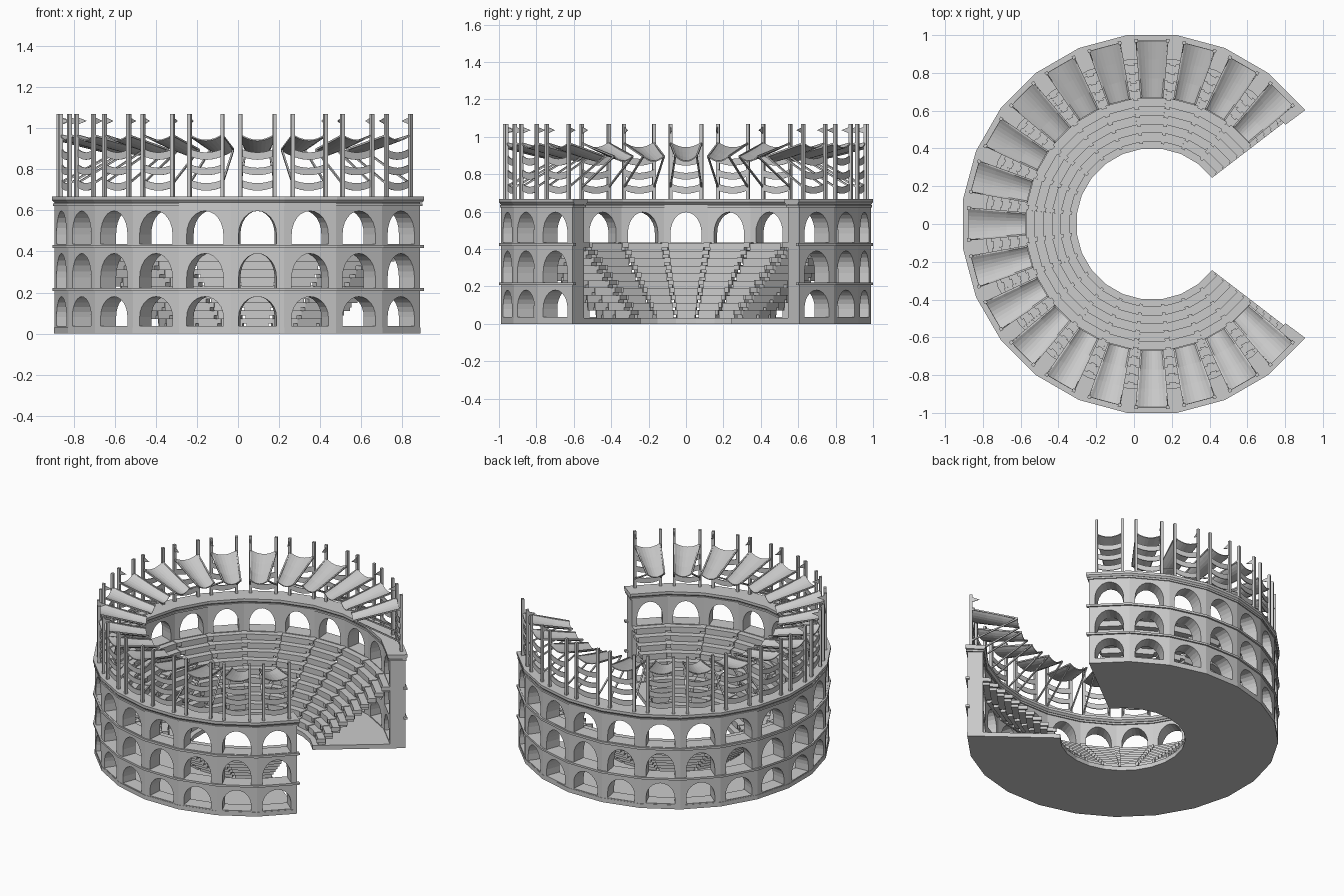
import bpy, bmesh, math
from mathutils import Vector

if "Cube" in bpy.data.objects:
    bpy.data.objects.remove(bpy.data.objects["Cube"])

CX = 0.095                 # ring centre
STEP = math.radians(15)    # 24-sided ring, 19 bays built
TAN = math.tan(STEP / 2)
BAYS = [math.radians(45 + 15 * k) for k in range(19)]


def P(a, u, r, z):
    """Point in bay at angle a: u = -1..1 across the bay, r = distance of the flat from the centre."""
    t = u * r * TAN
    return Vector((CX + r * math.cos(a) - t * math.sin(a),
                   r * math.sin(a) + t * math.cos(a), z))


def finish(bm, name, weld=True):
    if weld:
        bmesh.ops.remove_doubles(bm, verts=bm.verts, dist=1e-4)
    bmesh.ops.recalc_face_normals(bm, faces=bm.faces)
    me = bpy.data.meshes.new(name)
    bm.to_mesh(me)
    bm.free()
    ob = bpy.data.objects.new(name, me)
    bpy.context.collection.objects.link(ob)
    return ob


def sweep(bm, profile, stations):
    """Sweep a closed (r, z) profile through (angle, u) stations and cap the ends."""
    rings = [[bm.verts.new(P(a, u, r, z)) for r, z in profile] for a, u in stations]
    n = len(profile)
    for A, B in zip(rings, rings[1:]):
        for i in range(n):
            j = (i + 1) % n
            bm.faces.new((A[i], A[j], B[j], B[i]))
    bm.faces.new(rings[0])
    bm.faces.new(rings[-1][::-1])


def rect(r0, r1, z0, z1):
    return [(r0, z0), (r1, z0), (r1, z1), (r0, z1)]


def ring(name, profile, over=0.0):
    st = [(BAYS[0], -1 - over)] + [(a, 1) for a in BAYS[:-1]] + [(BAYS[-1], 1 + over)]
    bm = bmesh.new()
    sweep(bm, profile, st)
    return finish(bm, name)


def bar(bm, p, q, w):
    """Square bar from p to q."""
    d = (q - p).normalized()
    radial = Vector((p.x - CX, p.y, 0)).normalized()
    s = d.cross(radial).normalized() if abs(d.z) > 0.9 else d.cross(Vector((0, 0, 1))).normalized()
    t = d.cross(s)
    ends = [[bm.verts.new(e + (s * i + t * j) * w / 2)
             for i, j in ((-1, -1), (1, -1), (1, 1), (-1, 1))] for e in (p, q)]
    A, B = ends
    for i in range(4):
        bm.faces.new((A[i], A[(i + 1) % 4], B[(i + 1) % 4], B[i]))
    bm.faces.new(A[::-1])
    bm.faces.new(B)


# Base slab
ring("base_slab", rect(0.398, 0.99, 0, 0.03))

# Arcaded wall: three tiers of arched bays
R_IN, R_OUT, HW = 0.89, 0.988, 0.71
TIERS = [(0.0, 0.037, 0.18, 0.215), (0.215, 0.222, 0.39, 0.425), (0.425, 0.435, 0.597, 0.665)]
bm = bmesh.new()
for a in BAYS:
    for z0, sill, apex, z1 in TIERS:
        spring = sill + (apex - sill) * 0.3
        arch = [(-HW, sill)] + [(-HW * math.cos(math.pi * i / 12),
                spring + (apex - spring) * math.sin(math.pi * i / 12)) for i in range(13)] + [(HW, sill)]
        polys = [[(-1, z0), (1, z0), (1, sill), (HW, sill), (-HW, sill), (-1, sill)],
                 [(-1, sill), (-HW, sill), (-HW, spring), (-HW, z1), (-1, z1)],
                 [(HW, spring), (HW, sill), (1, sill), (1, z1), (HW, z1)]]
        for p, q in zip(arch[1:-1], arch[2:-1]):
            polys.append([p, q, (q[0], z1), (p[0], z1)])
        for poly in polys:
            for r in (R_IN, R_OUT):
                bm.faces.new([bm.verts.new(P(a, u, r, z)) for u, z in poly])
        # arch reveals and sill
        for p, q in zip(arch, arch[1:] + arch[:1]):
            bm.faces.new([bm.verts.new(P(a, u, r, z)) for (u, z), r in
                          ((p, R_IN), (q, R_IN), (q, R_OUT), (p, R_OUT))])
# wall ends
for a, u in ((BAYS[0], -1), (BAYS[-1], 1)):
    bm.faces.new([bm.verts.new(P(a, u, r, z)) for r, z in rect(R_IN, R_OUT, 0, 0.665)])
finish(bm, "arcade_wall")

# Cornices
ring("lower_cornice", rect(0.975, 0.999, 0.208, 0.222), 0.12)
ring("middle_cornice", rect(0.975, 0.999, 0.417, 0.432), 0.12)
ring("frieze_band", rect(0.882, 0.995, 0.622, 0.634), 0.08)
ring("top_cornice", [(0.885, 0.638), (0.99, 0.638), (1.0, 0.65), (1.0, 0.668),
                     (0.872, 0.668), (0.872, 0.65)], 0.12)

# Seating: stepped shell in every bay
N, R0, RUN, Z0, RISE = 10, 0.435, 0.046, 0.03, 0.04
top, under = [], []
for i in range(N):
    r, z = R0 + i * RUN, Z0 + i * RISE
    top += [(r, z), (r, z + RISE)]
    under += [(r + RUN, z), (r + RUN, z + RISE)]
profile = top + [(R0 + N * RUN, Z0 + N * RISE)] + under[:-1][::-1]
bm = bmesh.new()
for a in BAYS:
    sweep(bm, profile, [(a, -0.84), (a, 0.84)])
finish(bm, "seating_banks", False)

# Open stairs between the banks
bm = bmesh.new()
for a in [BAYS[0] - STEP] + BAYS:
    lo = 1.0 if a < BAYS[0] else 0.84
    hi = 1.0 if a == BAYS[-1] else 1.16
    for i in range(N):
        r, z = R0 + i * RUN, Z0 + i * RISE
        sweep(bm, rect(r - 0.012, r + RUN, z + 0.018, z + RISE + 0.004), [(a, lo), (a, hi)])
finish(bm, "aisle_stairs", False)

# Masts, struts and pennants
PU, RP = 0.65, 0.97
masts, struts, flags = bmesh.new(), bmesh.new(), bmesh.new()
for a in BAYS:
    for u in (-PU, PU):
        bar(masts, P(a, u, RP, 0.66), P(a, u, RP, 1.068), 0.018)
        bar(struts, P(a, u, RP, 0.73), P(a, u, 0.67, 0.895), 0.009)
        bar(struts, P(a, u, RP, 0.965), P(a, u, 0.67, 0.895), 0.009)
    tri = [(RP, 1.055), (RP, 1.015), (RP - 0.055, 1.035)]
    sweep(flags, tri, [(a, PU - 0.015), (a, PU + 0.015)])
finish(masts, "masts", False)
finish(struts, "awning_struts", False)
finish(flags, "pennants", False)


def cloth(name, rows, sag):
    """Sagging sheets between mast pairs; rows are lists of (r, z) lines."""
    bm = bmesh.new()
    us = [PU * (i / 4 - 1) for i in range(9)]
    for a in BAYS:
        for line in rows:
            g = [[bm.verts.new(P(a, u, r, z - sag * (1 - (u / PU) ** 2))) for u in us]
                 for r, z in line]
            for A, B in zip(g, g[1:]):
                for i in range(8):
                    bm.faces.new((A[i], A[i + 1], B[i + 1], B[i]))
    ob = finish(bm, name, False)
    m = ob.modifiers.new("thickness", 'SOLIDIFY')
    m.thickness = 0.006
    return ob


# Awnings and hanging drapes between the masts
cloth("awnings", [[(0.97, 0.972), (0.87, 0.945), (0.77, 0.92), (0.67, 0.9)]], 0.028)
cloth("drapes", [[(0.966, z), (0.966, z - 0.036)] for z in (0.9, 0.825, 0.75)], 0.018)
